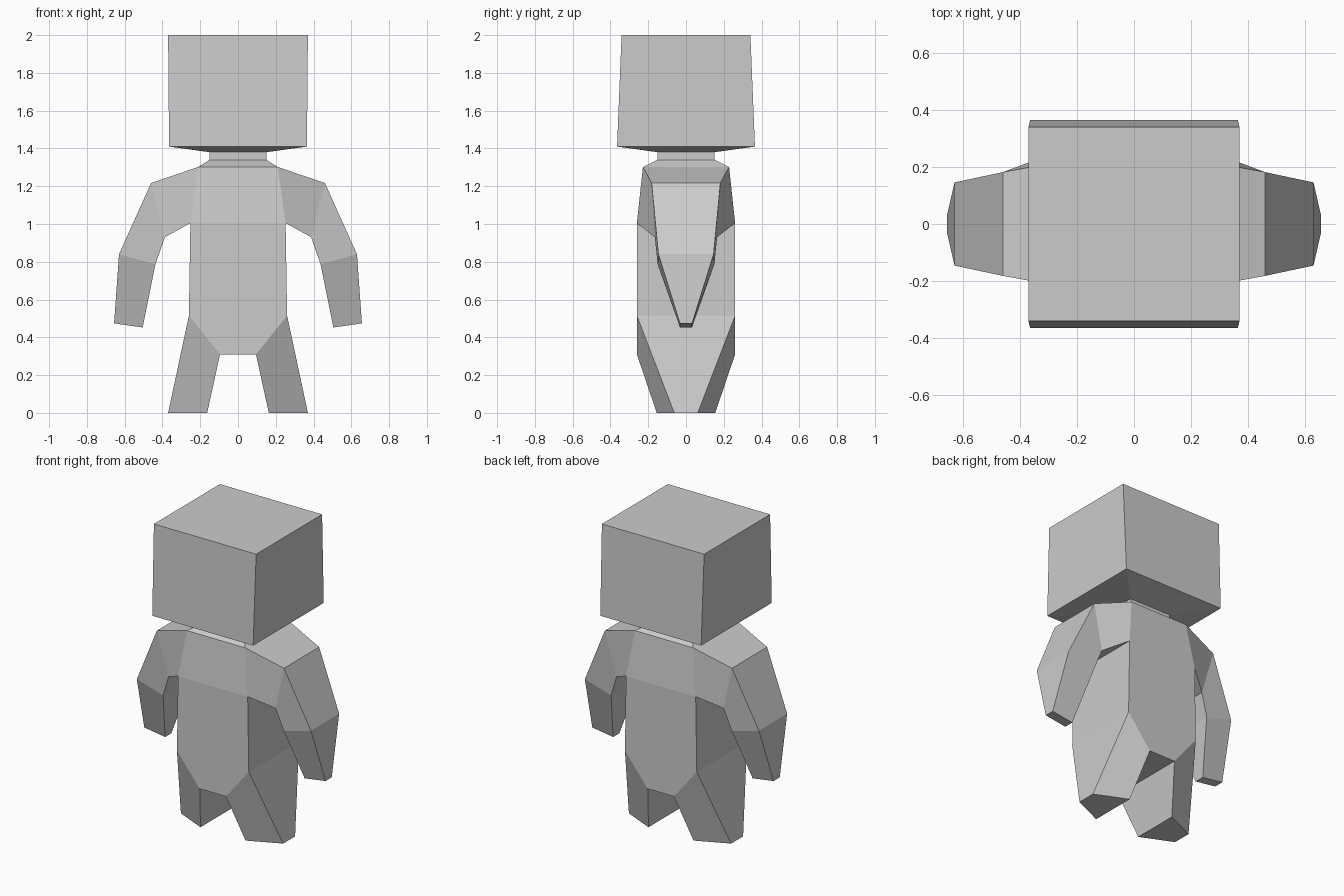
import bpy, bmesh

if "Cube" in bpy.data.objects:
    bpy.data.objects.remove(bpy.data.objects["Cube"])


def loft(name, sections, open_sides=(), cap_start=False, cap_end=False, mirror=False):
    """Bridge four-sided sections. Each section is two (x, half_depth, z) points,
    each one mirrored front to back. open_sides lists spans without side faces."""
    bm = bmesh.new()
    rings = []
    for (ax, ay, az), (bx, by, bz) in sections:
        corners = [(ax, -ay, az), (bx, -by, bz), (bx, by, bz), (ax, ay, az)]
        rings.append([bm.verts.new(c) for c in corners])
    for span, (r, s) in enumerate(zip(rings, rings[1:])):
        for i in range(4):
            if i % 2 and span in open_sides:
                continue
            j = (i + 1) % 4
            bm.faces.new((r[i], r[j], s[j], s[i]))
    if cap_start:
        bm.faces.new(rings[0])
    if cap_end:
        bm.faces.new(rings[-1])
    bmesh.ops.recalc_face_normals(bm, faces=bm.faces[:])
    mesh = bpy.data.meshes.new(name)
    bm.to_mesh(mesh)
    bm.free()
    obj = bpy.data.objects.new(name, mesh)
    bpy.context.collection.objects.link(obj)
    if mirror:
        obj.modifiers.new("Mirror", 'MIRROR').use_axis[0] = True
    return obj


def level(x, y, z):
    """Section symmetric about x = 0."""
    return (-x, y, z), (x, y, z)


# Joints shared between torso and limbs
NECK = (0.15, 0.15, 1.38)
SHOULDER = (0.21, 0.228, 1.302)
ARMPIT = (0.252, 0.26, 1.005)
HIP = (0.26, 0.26, 0.515)
CROTCH = (0.095, 0.26, 0.31)

# Boxy head with tapered underside
loft("head", [level(*NECK), level(0.365, 0.365, 1.41), level(0.37, 0.341, 2.0)],
     cap_end=True)

# Neck, chest, waist and pelvis, left open where the limbs join
loft("torso", [level(*NECK), level(0.15, 0.15, 1.34), level(*SHOULDER),
               level(*ARMPIT), level(*HIP), level(*CROTCH)],
     open_sides=(2, 4), cap_end=True)

# Arms: shoulder, upper arm, elbow, wedge hand
loft("arms", [(SHOULDER, ARMPIT),
              ((0.46, 0.182, 1.217), (0.387, 0.165, 0.93)),
              ((0.63, 0.146, 0.84), (0.437, 0.15, 0.787)),
              ((0.656, 0.032, 0.474), (0.505, 0.032, 0.452))],
     cap_end=True, mirror=True)

# Legs: hip opening down to trapezoid feet
loft("legs", [(HIP, CROTCH), ((0.37, 0.062, 0.0), (0.163, 0.155, 0.0))],
     cap_end=True, mirror=True)
